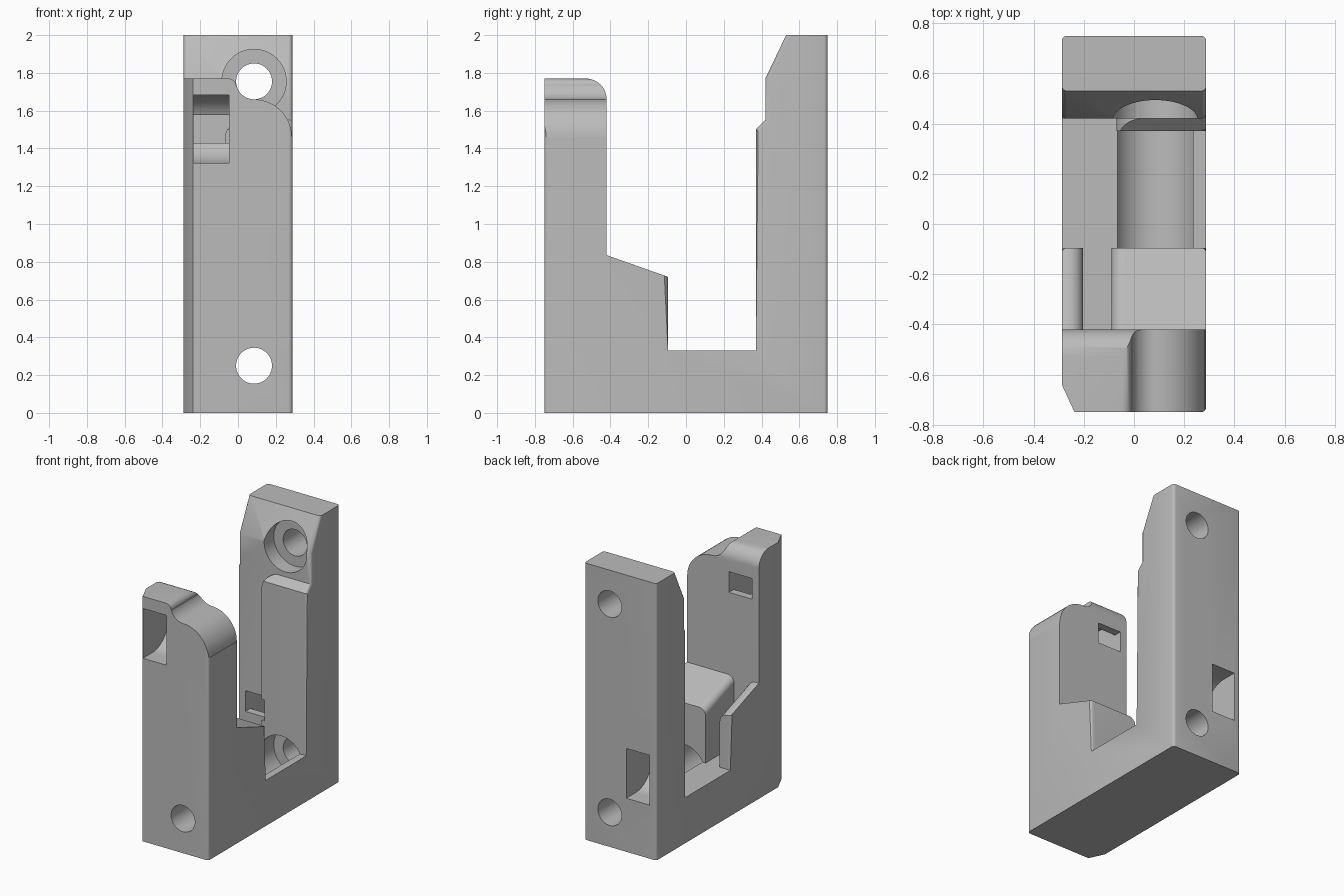
import bpy, bmesh
from math import sin, cos, pi, radians, sqrt
from mathutils import Vector

if "Cube" in bpy.data.objects:
    bpy.data.objects.remove(bpy.data.objects["Cube"])

W = 0.288            # half width
FLOOR = 0.33         # top of the base between the posts
BORE_X = 0.085       # screw axis
LOW_Z, HIGH_Z = 0.25, 1.755
TIE = (-0.235, -0.048)

grey = bpy.data.materials.new("plain grey")
grey.use_nodes = True
grey.diffuse_color = (0.5, 0.5, 0.5, 1)
grey.node_tree.nodes["Principled BSDF"].inputs["Base Color"].default_value = (0.5, 0.5, 0.5, 1)


def arc(cx, cy, r, a0, a1, n=12):
    """Points along an arc, angles in degrees."""
    angles = [radians(a0 + (a1 - a0) * i / n) for i in range(n + 1)]
    return [(cx + r * cos(a), cy + r * sin(a)) for a in angles]


def prism(name, points, axis, lo, hi, round_edges=0):
    """Extrude a closed profile along one axis."""
    place = {"x": lambda u, v, t: (t, u, v),
             "y": lambda u, v, t: (u, t, v),
             "z": lambda u, v, t: (u, v, t)}[axis]
    bm = bmesh.new()
    face = bm.faces.new([bm.verts.new(place(u, v, lo)) for u, v in points])
    new = bmesh.ops.extrude_face_region(bm, geom=[face])["geom"]
    shift = Vector(place(0, 0, hi - lo))
    bmesh.ops.translate(bm, vec=shift, verts=[g for g in new if isinstance(g, bmesh.types.BMVert)])
    bmesh.ops.recalc_face_normals(bm, faces=bm.faces)
    if round_edges:
        # soften the upright edges on both flanks
        upright = []
        for e in bm.edges:
            d = e.verts[1].co - e.verts[0].co
            if abs(d.x) < 0.001 and abs(d.z) > 0.04 and abs(d.z) > abs(d.y) / 2:
                upright.append(e)
        bmesh.ops.bevel(bm, geom=upright, offset=round_edges, segments=4,
                        profile=0.5, affect="EDGES")
    mesh = bpy.data.meshes.new(name)
    bm.to_mesh(mesh)
    bm.free()
    obj = bpy.data.objects.new(name, mesh)
    bpy.context.collection.objects.link(obj)
    return obj


def box(name, x, y, z):
    return prism(name, [(x[0], y[0]), (x[1], y[0]), (x[1], y[1]), (x[0], y[1])], "z", *z)


def cylinder(name, z, r, y0, y1):
    return prism(name, arc(BORE_X, z, r, 0, 360, 64)[:-1], "y", y0, y1)


def cut(target, cutter):
    mod = target.modifiers.new(cutter.name, "BOOLEAN")
    mod.operation, mod.solver, mod.object = "DIFFERENCE", "EXACT", cutter
    bpy.context.view_layer.objects.active = target
    bpy.ops.object.modifier_apply(modifier=mod.name)
    bpy.data.objects.remove(cutter)


# U-shaped body from its side profile
side = [(-0.75, 0), (0.75, 0), (0.75, 2), (0.53, 2), (0.42, 1.77), (0.42, 1.55),
        (0.37, 1.5), (0.37, FLOOR), (-0.095, FLOOR), (-0.095, 0.72), (-0.42, 0.835)]
side += arc(-0.53, 1.66, 0.11, 0, 90) + [(-0.75, 1.77)]
body = prism("bracket_body", side, "x", -W, W, 0.02)
body.data.materials.append(grey)

# Chamfer on the front corner
cut(body, prism("corner_chamfer", [(-0.237, -0.75), (-W, -0.64), (-0.4, -0.64),
                                   (-0.4, -0.85), (-0.237, -0.85)], "z", -0.1, 2.1))

# Front post: driver clearance and rounded shoulder
dip = arc(-0.05, 1.73, 0.04, 90, 0, 6) + arc(BORE_X, HIGH_Z, 0.095, 195, 270)
dip += arc(BORE_X, 1.46, 0.2, 90, 0)[1:] + [(0.4, 1.46), (0.4, 1.9), (-0.05, 1.9)]
cut(body, prism("post_dip", dip, "y", -0.9, -0.3))

# Back post: relief beside the raised pad
relief = [(-0.4, FLOOR), (-0.07, FLOOR)] + arc(0.03, 1.45, 0.1, 180, 90)
relief += [(0.03, 1.6), (-0.4, 1.6)]
cut(body, prism("pad_relief", relief, "y", 0.2, 0.42))

# Slot through the middle step, with rounded lips following its slope
cut(body, box("step_slot", (-0.203, -0.09), (-0.42, 0), (FLOOR, 1)))
lip = arc(-0.263, -0.06, 0.06, 90, 0, 8) + arc(-0.04, -0.05, 0.05, 180, 90, 8)
lip += [(-0.04, 0.1), (-0.263, 0.1)]
flare = prism("slot_lips", lip, "y", -0.42, 0)
for v in flare.data.vertices:
    v.co.z += 0.835 - (v.co.y + 0.42) * 0.115 / 0.325
cut(body, flare)

# Screw bores and counterbores
cut(body, cylinder("low_counterbore", LOW_Z, 0.17, -0.53, 0.53))
cut(body, cylinder("low_bore", LOW_Z, 0.095, -0.9, 0.9))
cut(body, cylinder("high_counterbore", HIGH_Z, 0.17, 0.2, 0.53))
cut(body, cylinder("high_bore", HIGH_Z, 0.095, 0.2, 0.9))

# Tie pockets: wide at the outside, curving in to a small window
for name, z, s in (("front_pocket", 1.503, -1), ("back_pocket", 0.567, 1)):
    r, h = 0.18, 0.075
    bend = 90 - 65.4
    half = [(0.9, r)] + [(0.64 - (u - 0.64), v) for u, v in arc(0.64, 0, r, 90, bend)] + [(0.3, h)]
    outline = half + [(u, -v) for u, v in reversed(half)]
    cut(body, prism(name, [(s * u, z + v) for u, v in outline], "x", *TIE))

# Smooth the curved walls, keep the corners crisp
bpy.ops.object.select_all(action="DESELECT")
body.select_set(True)
bpy.context.view_layer.objects.active = body
bpy.ops.object.shade_smooth_by_angle(angle=radians(30))
